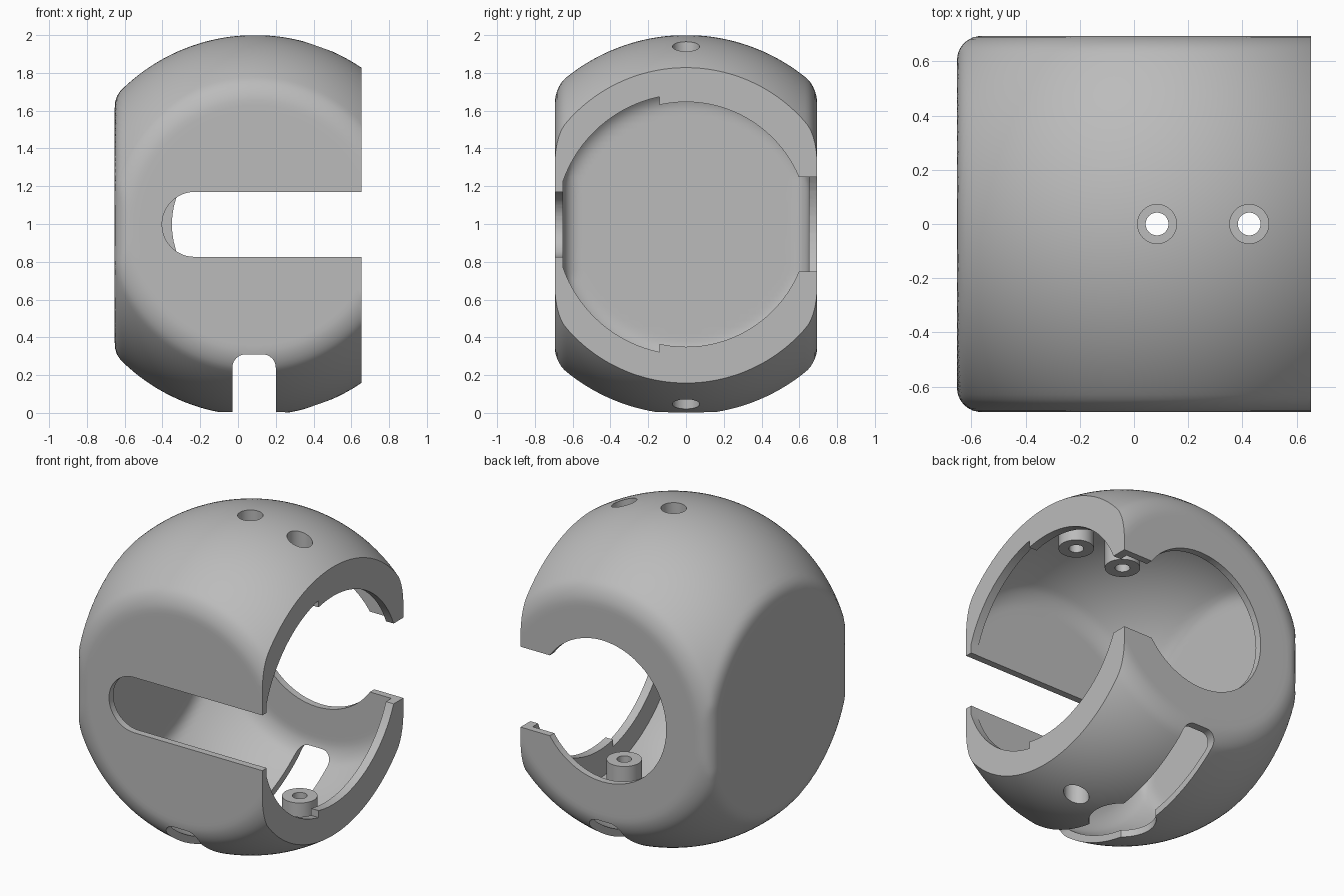
import bpy, bmesh, math
from mathutils import Vector, Matrix

old = bpy.data.objects.get("Cube")
if old:
    bpy.data.objects.remove(old)

RADIUS = 1.007
CENTER = Vector((0.09, 0, 0.993))
MID_Z = 0.998
HALF_X, HALF_Y = 0.653, 0.694
WALL = 0.043

grey = bpy.data.materials.new("plain_grey")
grey.use_nodes = True
grey.diffuse_color = (0.5, 0.5, 0.5, 1)
grey.node_tree.nodes["Principled BSDF"].inputs["Base Color"].default_value = (0.5, 0.5, 0.5, 1)


def to_object(name, bm):
    bmesh.ops.recalc_face_normals(bm, faces=bm.faces)
    mesh = bpy.data.meshes.new(name)
    bm.to_mesh(mesh)
    bm.free()
    obj = bpy.data.objects.new(name, mesh)
    bpy.context.collection.objects.link(obj)
    mesh.materials.append(grey)
    return obj


def rounded(a, b, r):
    # distance to the overlap of two solids, with a rounded edge
    return min(-r, max(a, b)) + math.hypot(max(r + a, 0), max(r + b, 0))


def shell_distance(p, inset):
    # distance to a ball with flat front, rear and closed side
    sphere = (p - CENTER).length - RADIUS + inset
    sides = abs(p.y) - HALF_Y + inset
    closed = -p.x - HALF_X + inset
    return max(rounded(sphere, sides, 0.055), rounded(sphere, closed, 0.03),
               rounded(sides, closed, 0.09))


def flattened_ball(name, inset):
    # poles lie on the y axis so the rings follow the flat sides
    bm = bmesh.new()
    turn = Matrix.Translation(CENTER) @ Matrix.Rotation(math.pi / 2, 4, 'X')
    bmesh.ops.create_uvsphere(bm, u_segments=192, v_segments=144,
                              radius=RADIUS - inset, matrix=turn)
    for vert in bm.verts:
        ray = vert.co - CENTER
        near, far = 0.5, 1.0
        for _ in range(16):
            mid = (near + far) / 2
            if shell_distance(CENTER + ray * mid, inset) < 0:
                near = mid
            else:
                far = mid
        vert.co = CENTER + ray * near
    return to_object(name, bm)


def box(name, low, high):
    bm = bmesh.new()
    low, high = Vector(low), Vector(high)
    bmesh.ops.create_cube(bm, size=1, matrix=Matrix.Translation((low + high) / 2)
                          @ Matrix.Diagonal((high - low).to_4d()))
    return to_object(name, bm)


def cylinder(name, radius, start, end, segments=48):
    bm = bmesh.new()
    start, end = Vector(start), Vector(end)
    axis = end - start
    bmesh.ops.create_cone(bm, cap_ends=True, segments=segments, radius1=radius, radius2=radius,
                          depth=axis.length, matrix=Matrix.Translation((start + end) / 2)
                          @ axis.to_track_quat('Z', 'Y').to_matrix().to_4x4())
    return to_object(name, bm)


def upright(name, x, radius, z0, z1):
    return cylinder(name, radius, (x, 0, z0), (x, 0, z1))


def prism(name, outline, y0, y1):
    bm = bmesh.new()
    face = bm.faces.new([bm.verts.new((x, y0, z)) for x, z in outline])
    made = bmesh.ops.extrude_face_region(bm, geom=[face])["geom"]
    bmesh.ops.translate(bm, vec=(0, y1 - y0, 0),
                        verts=[g for g in made if isinstance(g, bmesh.types.BMVert)])
    return to_object(name, bm)


def arc(x, z, r, start, end, steps=24):
    angles = [math.radians(start + (end - start) * i / steps) for i in range(steps + 1)]
    return [(x + r * math.cos(a), z + r * math.sin(a)) for a in angles]


def combine(obj, tool, operation='DIFFERENCE'):
    mod = obj.modifiers.new(operation.title(), 'BOOLEAN')
    mod.operation, mod.solver, mod.object = operation, 'MANIFOLD', tool
    bpy.context.view_layer.objects.active = obj
    bpy.ops.object.modifier_apply(modifier=mod.name)
    bpy.data.objects.remove(tool)


TOP_BOSSES, BOTTOM_BOSS = (0.085, 0.425), 0.425

# Outer body with one side cut open
body = flattened_ball("hollow_body", 0)
combine(body, box("open_side_cut", (HALF_X, -2, -1), (2, 2, 3)))

# Thin-walled hollow that leaves a lip at the open side and the screw bosses
cavity = flattened_ball("cavity", WALL)
combine(cavity, box("lip", (0.6, -2, -1), (2, 2, 3)))
for x in TOP_BOSSES:
    combine(cavity, upright("boss", x, 0.1, 1.645, 2.2))
combine(cavity, upright("boss", BOTTOM_BOSS, 0.1, -0.2, 0.345))
combine(body, cavity)

# Side opening through the lip, slightly wider towards the front
combine(body, cylinder("side_opening", 0.648, (0.55, 0, MID_Z), (1, 0, MID_Z), 96))
wide = cylinder("side_opening_front", 0.69, (0.55, 0, MID_Z), (1, 0, MID_Z), 96)
combine(wide, box("front_part", (0.4, -0.65, 0), (2, -0.14, 2)), 'INTERSECT')
combine(body, wide)

# Screw holes with wide recesses on the outside
for x in TOP_BOSSES:
    combine(body, upright("screw_hole", x, 0.042, 1.5, 2.2))
    combine(body, upright("screw_recess", x, 0.072, 1.76, 2.2))
combine(body, upright("screw_hole", BOTTOM_BOSS, 0.042, -0.2, 0.5))
combine(body, upright("screw_recess", BOTTOM_BOSS, 0.072, -0.2, 0.24))

# Front slot, open towards the side
combine(body, prism("front_slot", arc(-0.23, MID_Z, 0.172, 90, 270)
                    + [(1, MID_Z - 0.172), (1, MID_Z + 0.172)], -1, -0.4))

# Round rear opening with a channel to the side
combine(body, prism("rear_opening", arc(0.09, MID_Z, 0.44, 0, 354, 59), 0.4, 1))
combine(body, box("rear_channel", (0.2, 0.4, MID_Z - 0.25), (1, 1, MID_Z + 0.25)))

# Bottom slot from front to rear with a round middle
slot = [(-0.03, -0.5), (0.2, -0.5)] + arc(0.13, 0.24, 0.07, 0, 90, 8) + arc(0.04, 0.24, 0.07, 90, 180, 8)
combine(body, prism("bottom_slot", slot, -1, 1))
combine(body, upright("bottom_round", 0.085, 0.19, -0.3, 0.31))

# Smooth shading with crisp cut edges
bpy.ops.object.select_all(action='DESELECT')
body.select_set(True)
bpy.context.view_layer.objects.active = body
bpy.ops.object.shade_smooth_by_angle(angle=math.radians(30))
